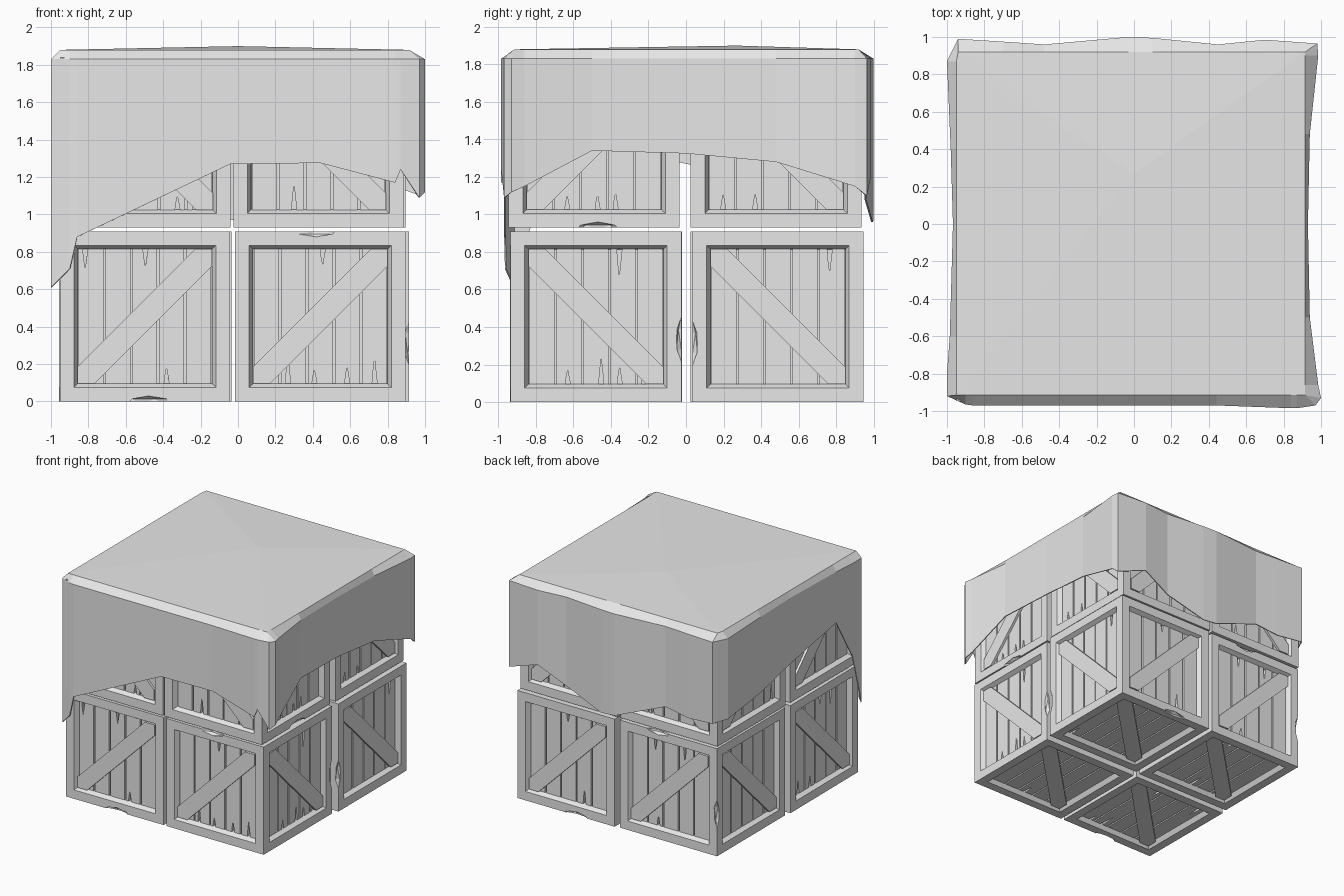
import bpy, bmesh, math, random
from mathutils import Matrix, Vector

random.seed(4)
if "Cube" in bpy.data.objects:
    bpy.data.objects.remove(bpy.data.objects["Cube"])

grey = bpy.data.materials.new("plain_grey")
grey.use_nodes = True
grey.diffuse_color = (0.8, 0.8, 0.8, 1)
grey.node_tree.nodes["Principled BSDF"].inputs["Base Color"].default_value = (0.8, 0.8, 0.8, 1)

HALF = 0.455            # half a crate
RAIL, CHAMFER = 0.075, 0.02
INNER = HALF - RAIL - CHAMFER
DEEP = HALF - 0.06      # back of the recess


def finish(name, bm, location=(0, 0, 0), turn=0):
    mesh = bpy.data.meshes.new(name)
    bm.to_mesh(mesh)
    bm.free()
    mesh.materials.append(grey)
    obj = bpy.data.objects.new(name, mesh)
    obj.location = location
    obj.rotation_euler.z = math.radians(turn)
    bpy.context.collection.objects.link(obj)
    return obj


def prism(bm, outline, low, high, matrix):
    """Extrude a flat outline (u, v) from depth low to high on one crate side."""
    back = [bm.verts.new(matrix @ Vector((u, v, low))) for u, v in outline]
    front = [bm.verts.new(matrix @ Vector((u, v, high))) for u, v in outline]
    bm.faces.new(front)
    bm.faces.new(back[::-1])
    for i in range(len(outline)):
        j = (i + 1) % len(outline)
        bm.faces.new((back[i], back[j], front[j], front[i]))


def split_end(left, right, v, inward):
    """Corner points of a plank end, sometimes with a narrow split."""
    if random.random() > 0.3:
        return [(left, v), (right, v)]
    mid = random.uniform(left + 0.03, right - 0.03)
    length = inward * random.uniform(0.07, 0.15)
    return [(left, v), (mid - 0.013, v), (mid - 0.008, v + length * 0.5),
            (mid, v + length), (mid + 0.014, v), (right, v)]


def crate_side(bm, matrix, slope):
    # Five upright planks with gaps
    step = 2 * INNER / 5
    for i in range(5):
        left = -INNER + i * step + 0.006
        right = left + step - 0.012
        bottom = split_end(left, right, -INNER, 1)
        top = split_end(left, right, INNER, -1)
        prism(bm, bottom + top[::-1], DEEP - 0.005, HALF - 0.035, matrix)
    # Diagonal brace, clipped to the frame opening
    a, b = INNER, INNER - 0.09
    brace = [(-a, -a), (-b, -a), (a, b), (a, a), (b, a), (-a, -b)]
    if slope < 0:
        brace = [(-u, v) for u, v in brace[::-1]]
    prism(bm, brace, DEEP, HALF - 0.015, matrix)


def side_matrices():
    """Front, right, back, left, top and bottom of a crate."""
    front = Matrix.Rotation(math.pi / 2, 4, 'X')
    around = [Matrix.Rotation(k * math.pi / 2, 4, 'Z') @ front for k in range(4)]
    return around + [Matrix.Identity(4), Matrix.Rotation(math.pi, 4, 'X')]


def crate(name, location, slopes, turn=0):
    # Solid frame with a chamfered recess on every side
    bm = bmesh.new()
    bmesh.ops.create_cube(bm, size=2 * HALF)
    sides = bm.faces[:]
    bmesh.ops.inset_individual(bm, faces=sides, thickness=RAIL, use_even_offset=True)
    bmesh.ops.inset_individual(bm, faces=sides, thickness=CHAMFER, depth=-0.035, use_even_offset=True)
    bmesh.ops.inset_individual(bm, faces=sides, thickness=0.001, depth=-0.025, use_even_offset=True)
    frame = finish(name + "_frame", bm, location, turn)
    # Planks and braces
    bm = bmesh.new()
    for matrix, slope in zip(side_matrices(), slopes):
        crate_side(bm, matrix, slope)
    finish(name + "_boards", bm, location, turn)
    return frame


LOW, HIGH = HALF, 1.385
lower = (1, -1, 1, -1, 1, -1)
upper = (-1, 1, -1, 1, 1, 1)
frames = [
    crate("lower_front_right_crate", (-0.5, -0.48, LOW), lower, 0.3),
    crate("lower_front_left_crate", (0.44, -0.48, LOW), lower),
    crate("lower_back_right_crate", (-0.49, 0.48, LOW), lower),
    crate("lower_back_left_crate", (0.46, 0.49, LOW), lower),
    crate("upper_front_right_crate", (-0.495, -0.49, HIGH), upper),
    crate("upper_front_left_crate", (0.43, -0.49, HIGH), upper),
    crate("upper_back_right_crate", (-0.495, 0.48, HIGH), upper),
    crate("upper_back_left_crate", (0.44, 0.48, HIGH), lower),
]

# Worn nicks cut from the crate edges: crate number, edge axis, edge corner, offset
nicks = [(0, 'X', (-1, -1), 0.02), (1, 'X', (-1, 1), -0.02), (1, 'Z', (1, 1), -0.12),
         (3, 'Z', (1, -1), -0.14), (2, 'X', (1, 1), 0.1), (2, 'Z', (-1, 1), -0.1),
         (5, 'X', (1, -1), 0.1), (5, 'Y', (1, -1), 0.02), (3, 'X', (1, -1), -0.1)]
for number, axis, corner, offset in nicks:
    spot = [HALF * c for c in corner]
    spot.insert('XYZ'.index(axis), offset)
    bm = bmesh.new()
    bmesh.ops.create_icosphere(bm, subdivisions=1, radius=1)
    size = [0.03] * 3
    size['XYZ'.index(axis)] = 0.12
    bmesh.ops.scale(bm, vec=size, verts=bm.verts)
    cutter = finish("nick_cutter", bm, frames[number].location + Vector(spot))
    cutter.hide_render = True
    cutter.hide_set(True)
    cutter.display_type = 'WIRE'
    cut = frames[number].modifiers.new("nick", 'BOOLEAN')
    cut.object = cutter
    cut.operation = 'DIFFERENCE'
    cut.solver = 'EXACT'

# Draped cover: outline x, y and hem height, anticlockwise from the front
hem = [(-1, -.92, .61), (-.9, -.965, .71), (-.86, -.97, .88), (-.04, -.97, 1.27),
       (.44, -.97, 1.275), (.84, -.985, 1.17), (.87, -.985, 1.24), (.97, -.97, 1.09),
       (1, -.93, 1.12), (.985, -.86, 1.15), (.94, -.5, 1.34), (.93, 0, 1.325),
       (.94, .48, 1.28), (.985, .9, 1.15), (.98, .965, 1.1), (.7, .985, 1.2),
       (.45, .96, 1.08), (.1, .995, .96), (-.03, 1, .97), (-.48, .96, 1.15),
       (-.7, .975, 1.12), (-.94, .99, 1.14), (-1, .87, 1.15), (-.98, .4, 1.19),
       (-.968, 0, 1.27), (-.985, -.6, 1.4), (-1, -.8, 1.04)]
bm = bmesh.new()
rings = [[bm.verts.new(p) for p in hem],
         [bm.verts.new((x, y, 1.83)) for x, y, z in hem],
         [bm.verts.new((min(max(x, -.95), .915), min(max(y, -.915), .92), 1.88))
          for x, y, z in hem]]
peak = bm.verts.new((0, 0.27, 1.9))
for i in range(len(hem)):
    j = (i + 1) % len(hem)
    for a, b in zip(rings, rings[1:]):
        bm.faces.new((a[i], a[j], b[j], b[i]))
    bm.faces.new((rings[2][i], rings[2][j], peak))
bmesh.ops.remove_doubles(bm, verts=bm.verts, dist=0.001)
cover = finish("draped_cover", bm)
sheet = cover.modifiers.new("cloth_thickness", 'SOLIDIFY')
sheet.thickness = 0.008
sheet.offset = -1
